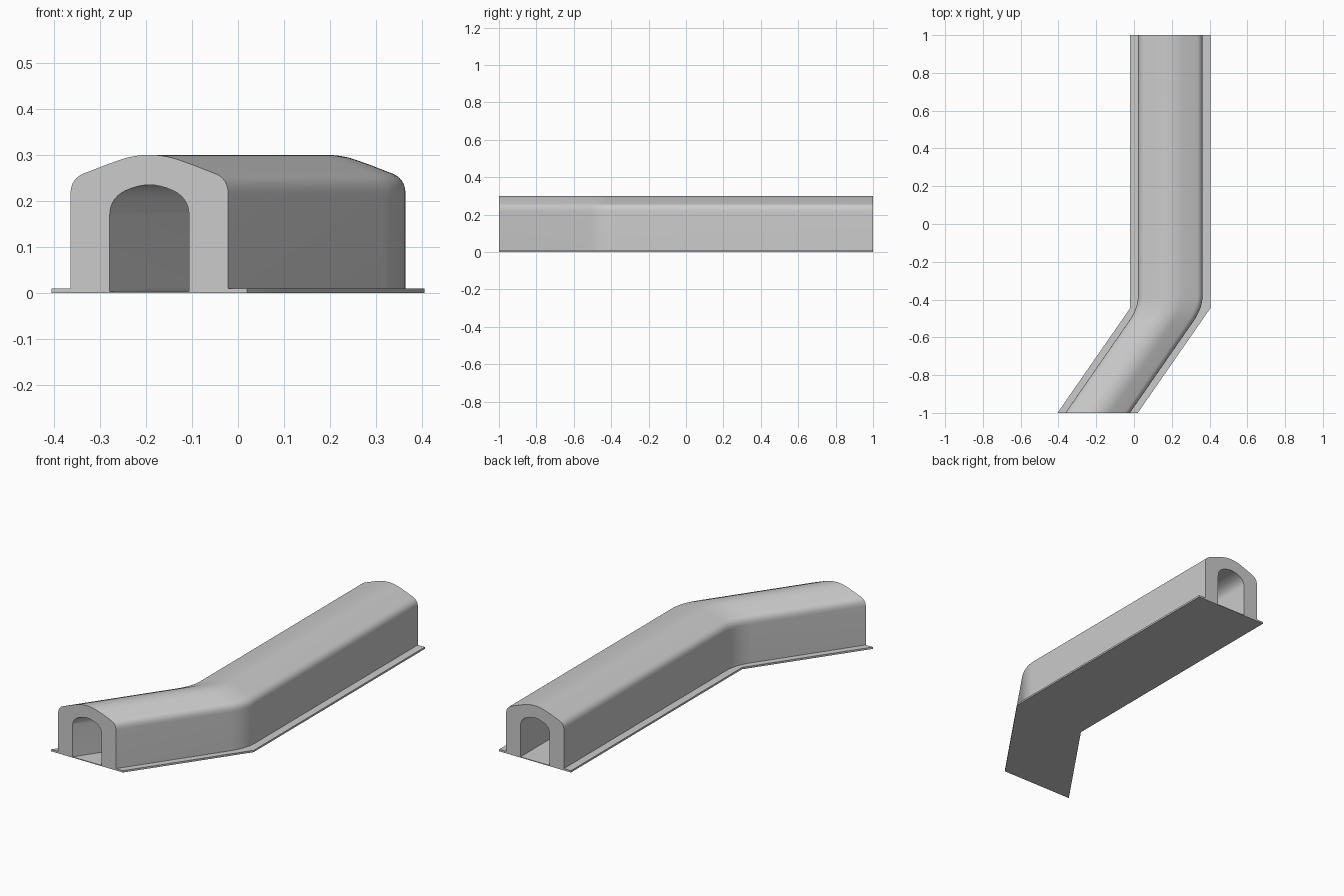
import bpy, bmesh, math

if "Cube" in bpy.data.objects:
    bpy.data.objects.remove(bpy.data.objects["Cube"])

CX, BEND_Y = 0.1925, -0.445   # lateral offset of the ends, where the passage bends


def bezier(a, b, c, n):
    """Points of a quadratic curve from a to c pulled towards b."""
    return [tuple((1-t)**2*p + 2*t*(1-t)*q + t*t*r for p, q, r in zip(a, b, c))
            for t in (i/n for i in range(n + 1))]


def mirrored(right):
    """Complete a half profile (bottom to crown) with its mirror image."""
    return right + [(-x, z) for x, z in reversed(right) if x > 1e-6]


def sweep(name, profile, path):
    """Loft a closed x-z profile along (x, y) path stations and cap both ends."""
    bm = bmesh.new()
    rings = [[bm.verts.new((px + x, py, z)) for x, z in profile] for px, py in path]
    n = len(profile)
    for a, b in zip(rings, rings[1:]):
        for i in range(n):
            j = (i + 1) % n
            bm.faces.new((a[i], a[j], b[j], b[i]))
    bm.faces.new(rings[0])
    bm.faces.new(rings[-1])
    bmesh.ops.recalc_face_normals(bm, faces=bm.faces)
    mesh = bpy.data.meshes.new(name)
    bm.to_mesh(mesh)
    bm.free()
    ob = bpy.data.objects.new(name, mesh)
    bpy.context.collection.objects.link(ob)
    bpy.ops.object.select_all(action='DESELECT')
    ob.select_set(True)
    bpy.context.view_layer.objects.active = ob
    bpy.ops.object.shade_smooth_by_angle(angle=math.radians(35))
    return ob


start, corner, end = (-CX, -1), (CX, BEND_Y), (CX, 1)
slope = 2*CX / (BEND_Y + 1)
r = 0.07

# Vaulted tunnel shell with a rounded bend
outer = ([(0.171, 0.01)]
         + bezier((0.171, 0.215), (0.171, 0.25), (0.14, 0.2605), 8)
         + [(0.095, 0.278)]
         + bezier((0.07, 0.287), (0.036, 0.3), (0, 0.3), 6))
inner = ([(0.086, 0.01)]
         + bezier((0.086, 0.17), (0.086, 0.205), (0.053, 0.222), 7)
         + bezier((0.053, 0.222), (0.025, 0.235), (0, 0.235), 4)[1:])
shell = mirrored(outer) + list(reversed(mirrored(inner)))
curve = bezier((CX - slope*r, BEND_Y - r), corner, (CX, BEND_Y + r), 8)
sweep("tunnel_shell", shell, [start] + curve + [end])

# Thin ground plate with side flanges and a recessed tunnel floor
plate = [(-0.2125, 0), (0.2125, 0), (0.2125, 0.01), (0.086, 0.01),
         (0.086, 0.004), (-0.086, 0.004), (-0.086, 0.01), (-0.2125, 0.01)]
sweep("base_plate", plate, [start, corner, end])
